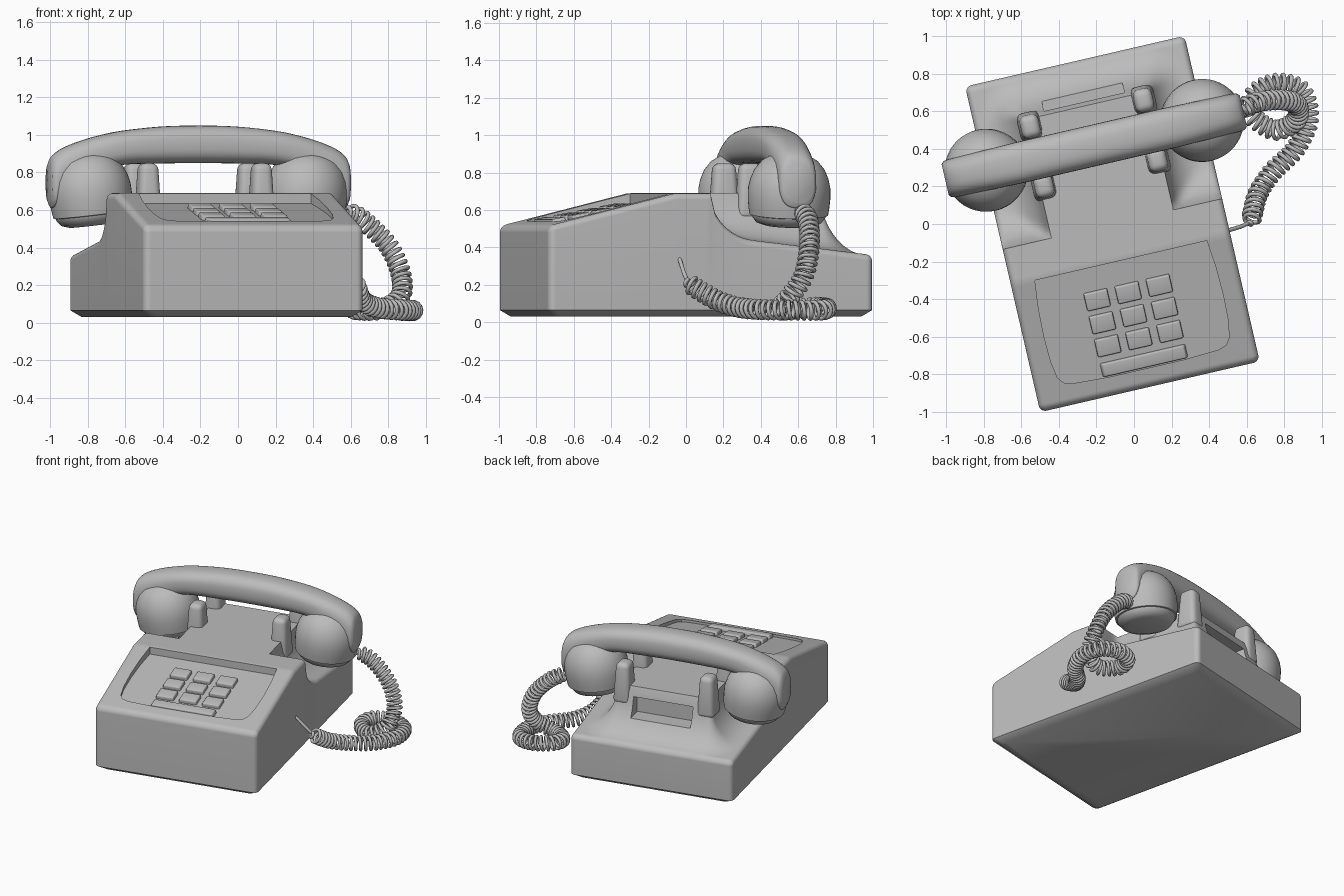
import bpy, bmesh, math
from mathutils import Vector, Matrix

if "Cube" in bpy.data.objects:
    bpy.data.objects.remove(bpy.data.objects["Cube"])

# One flat grey plastic
grey = bpy.data.materials.new("grey plastic")
grey.use_nodes = True
colour = (0.5, 0.5, 0.5, 1)
grey.diffuse_color = colour
grey.node_tree.nodes["Principled BSDF"].inputs["Base Color"].default_value = colour

# The telephone stands turned a little to its left
TURN = Matrix.Translation((-0.115, 0, 0)) @ Matrix.Rotation(math.radians(13), 4, 'Z')
HALF_W, HALF_L = 0.6, 0.89


def make(name, bm, local=Matrix.Identity(4)):
    bmesh.ops.recalc_face_normals(bm, faces=bm.faces)
    mesh = bpy.data.meshes.new(name)
    bm.to_mesh(mesh)
    bm.free()
    mesh.materials.append(grey)
    obj = bpy.data.objects.new(name, mesh)
    bpy.context.collection.objects.link(obj)
    obj.matrix_world = TURN @ local
    return obj


def activate(obj):
    bpy.ops.object.select_all(action='DESELECT')
    obj.select_set(True)
    bpy.context.view_layer.objects.active = obj


def smooth(obj, degrees=35):
    activate(obj)
    bpy.ops.object.shade_smooth_by_angle(angle=math.radians(degrees))


def loft(name, rings, local=Matrix.Identity(4)):
    bm = bmesh.new()
    loops = [[bm.verts.new(p) for p in ring] for ring in rings]
    for a, b in zip(loops, loops[1:]):
        for i in range(len(a)):
            bm.faces.new((a[i - 1], a[i], b[i], b[i - 1]))
    bm.faces.new(loops[0])
    bm.faces.new(loops[-1])
    return make(name, bm, local)


def spline(keys, n):
    keys = [Vector(k) for k in keys]
    ext = [2 * keys[0] - keys[1]] + keys + [2 * keys[-1] - keys[-2]]
    out = []
    for a, b, c, d in zip(ext, ext[1:], ext[2:], ext[3:]):
        for i in range(n):
            t = i / n
            out.append((2 * b + (c - a) * t + (2 * a - 5 * b + 4 * c - d) * t * t
                        + (3 * b - a - 3 * c + d) * t ** 3) / 2)
    return out + [keys[-1]]


def block(name, size, top_scale, bevel, local):
    bm = bmesh.new()
    bmesh.ops.create_cube(bm, size=1)
    for v in bm.verts:
        k = top_scale if v.co.z > 0 else 1
        v.co = Vector((v.co.x * size[0] * k, v.co.y * size[1] * k, v.co.z * size[2]))
    bmesh.ops.bevel(bm, geom=bm.edges[:], offset=bevel, segments=4, profile=0.5, affect='EDGES')
    obj = make(name, bm, local)
    smooth(obj, 50)
    return obj


# Body: sloped front deck, narrow cradle neck flaring into a low base
def body_height(x, y):
    top = min(0.69, 0.515 + 0.25 * (y + HALF_L))
    base = 0.36 + 0.12 * (HALF_L - y)
    front = max(0, y)
    neck = math.hypot(max(0, abs(x) - 0.34), max(0, y - 0.66))
    blend = max(0.05 - abs(front - neck), 0) / 0.05
    gap = max(0, min(front, neck) - blend * blend * 0.0125)
    t = min(1, gap / 0.23)
    return base + (top - base) * (1 - math.sqrt(1 - (1 - t) ** 2))


def build_body(nx=80, ny=116, r=0.035):
    bm = bmesh.new()
    grid = []
    for j in range(ny + 1):
        row = []
        for i in range(nx + 1):
            x = HALF_W * math.sin(math.pi * (i / nx - 0.5))
            y = HALF_L * math.sin(math.pi * (j / ny - 0.5))
            ex, ey = max(0, abs(x) - HALF_W + r), max(0, abs(y) - HALF_L + r)
            edge = min(1, max(ex, ey) / r)
            z = body_height(x, y) - r * (1 - math.sqrt(1 - edge * edge))
            if ex > 0 and ey > 0:
                k = max(ex, ey) / math.hypot(ex, ey)
                x = math.copysign(HALF_W - r + ex * k, x)
                y = math.copysign(HALF_L - r + ey * k, y)
            row.append(bm.verts.new((x, y, z)))
        grid.append(row)
    for a, b in zip(grid, grid[1:]):
        for i in range(nx):
            bm.faces.new((a[i], a[i + 1], b[i + 1], b[i]))
    # Side walls, then the tucked-in foot
    rim = [e for e in bm.edges if e.is_boundary]
    for z, inset in ((0.065, 0), (0.03, 0.05)):
        ext = bmesh.ops.extrude_edge_only(bm, edges=rim)["geom"]
        for v in (g for g in ext if isinstance(g, bmesh.types.BMVert)):
            v.co = (v.co.x * (1 - inset / HALF_W), v.co.y * (1 - inset / HALF_L), z)
        rim = [g for g in ext if isinstance(g, bmesh.types.BMEdge) and g.is_boundary]
    bmesh.ops.contextual_create(bm, geom=rim)
    return make("body", bm)


def carve(obj, cutter):
    cutter.hide_render = True
    mod = obj.modifiers.new("carve", 'BOOLEAN')
    mod.operation, mod.solver, mod.object = 'DIFFERENCE', 'EXACT', cutter
    activate(obj)
    bpy.ops.object.modifier_apply(modifier=mod.name)
    bpy.data.objects.remove(cutter)


def panel_z(y):
    return 0.525 + 0.19 * (y + 0.78)


body = build_body()
half = [(0.47, -0.2), (0.485, -0.35), (0.49, -0.5), (0.485, -0.64), (0.47, -0.73),
        (0.445, -0.765), (0.4, -0.78), (0.2, -0.79)]
outline = half + [(-x, y) for x, y in reversed(half)]
carve(body, loft("panel_cutter", [[(x, y, panel_z(y)) for x, y in outline],
                                  [(x, y, 0.9) for x, y in outline]]))
corners = ((-0.22, 0.6), (0.22, 0.6), (0.22, 0.84), (-0.22, 0.84))
carve(body, loft("grip_cutter", [[(x, y, z) for x, y in corners] for z in (0.48, 0.62)]))
smooth(body)

# Keys: three rows of three and one long bar
TILT = Matrix.Rotation(math.atan(0.19), 4, 'X')


def key(name, x, y, w, d):
    place = Matrix.Translation((x, y, panel_z(y) + 0.006)) @ TILT
    block(name, (w, d, 0.04), 0.94, 0.008, place)


for row in range(3):
    for col in range(3):
        key(f"key_{row}_{col}", (col - 1) * 0.17, -0.375 - row * 0.126, 0.132, 0.1)
key("key_bar", 0, -0.747, 0.475, 0.075)

# Cradle prongs
for side, sx in (("left", 1), ("right", -1)):
    for end, y in (("front", 0.28), ("back", 0.605)):
        block(f"prong_{end}_{side}", (0.13, 0.16, 0.3), 0.75, 0.035,
              Matrix.Translation((sx * 0.31, y, 0.7)))

# Handset grip: rounded section with changing top, underside and width
grip_half = [(0.2, 1.045, 0.848, 0.11), (0.4, 1.025, 0.842, 0.11), (0.52, 1.003, 0.815, 0.108),
             (0.64, 0.97, 0.74, 0.106), (0.74, 0.93, 0.66, 0.104), (0.795, 0.89, 0.61, 0.1),
             (0.815, 0.85, 0.64, 0.085)]
keys = [(-k[0],) + k[1:] for k in reversed(grip_half)] + [(0, 1.05, 0.85, 0.11)] + grip_half


def power(v):
    return math.copysign(abs(v) ** 0.75, v)


rings = []
for x, top, low, w in spline(keys, 5):
    angles = [2 * math.pi * i / 32 for i in range(32)]
    rings.append([(x, 0.43 + w * power(math.cos(a)),
                   (top + low) / 2 + (top - low) / 2 * power(math.sin(a))) for a in angles])
smooth(loft("handset_grip", rings), 50)

# Ear and mouth cups, tipped inward
cup = [(0.002, 0), (0.13, 0), (0.175, 0.015), (0.197, 0.045), (0.2, 0.055), (0.211, 0.058),
       (0.217, 0.1), (0.221, 0.15), (0.22, 0.2), (0.209, 0.25), (0.187, 0.3), (0.15, 0.345),
       (0.1, 0.375), (0.05, 0.388), (0.002, 0.39)]
for name, sx in (("left_cup", 1), ("right_cup", -1)):
    rings = [[(r * math.cos(i * math.pi / 24), r * math.sin(i * math.pi / 24), z)
              for i in range(48)] for r, z in cup]
    place = Matrix.Translation((sx * 0.57, 0.43, 0.52)) @ Matrix.Rotation(sx * 0.12, 4, 'Y')
    smooth(loft(name, rings, place), 40)

# Coiled cord winding from the handset down to the side of the body
path = spline([(0.55, 0.6, 0.6), (0.66, 0.65, 0.55), (0.8, 0.66, 0.41), (0.87, 0.63, 0.25),
               (0.86, 0.55, 0.13), (0.75, 0.5, 0.07), (0.63, 0.58, 0.07), (0.64, 0.69, 0.08),
               (0.76, 0.75, 0.075), (0.89, 0.71, 0.065), (0.93, 0.56, 0.065), (0.86, 0.4, 0.068),
               (0.74, 0.28, 0.08), (0.66, 0.16, 0.12), (0.625, 0.03, 0.2), (0.59, -0.005, 0.25),
               (0.5, -0.035, 0.34)], 70)
total = sum((b - a).length for a, b in zip(path, path[1:]))
travel, normal, coil = 0, Vector((0, 0, 1)), []
for a, b in zip(path, path[1:]):
    tangent = (b - a).normalized()
    normal = (normal - tangent * normal.dot(tangent)).normalized()
    radius = 0.046 * max(0, min(1, travel / 0.06, (total - 0.16 - travel) / 0.04))
    turn = 2 * math.pi * travel / 0.034
    coil.append(a + radius * (normal * math.cos(turn) + tangent.cross(normal) * math.sin(turn)))
    travel += (b - a).length
coil.append(path[-1])
curve = bpy.data.curves.new("coiled_cord", 'CURVE')
curve.dimensions = '3D'
curve.bevel_depth, curve.bevel_resolution, curve.use_fill_caps = 0.011, 2, True
line = curve.splines.new('POLY')
line.points.add(len(coil) - 1)
for point, co in zip(line.points, coil):
    point.co = (*co, 1)
curve.materials.append(grey)
bpy.context.collection.objects.link(bpy.data.objects.new("coiled_cord", curve))
